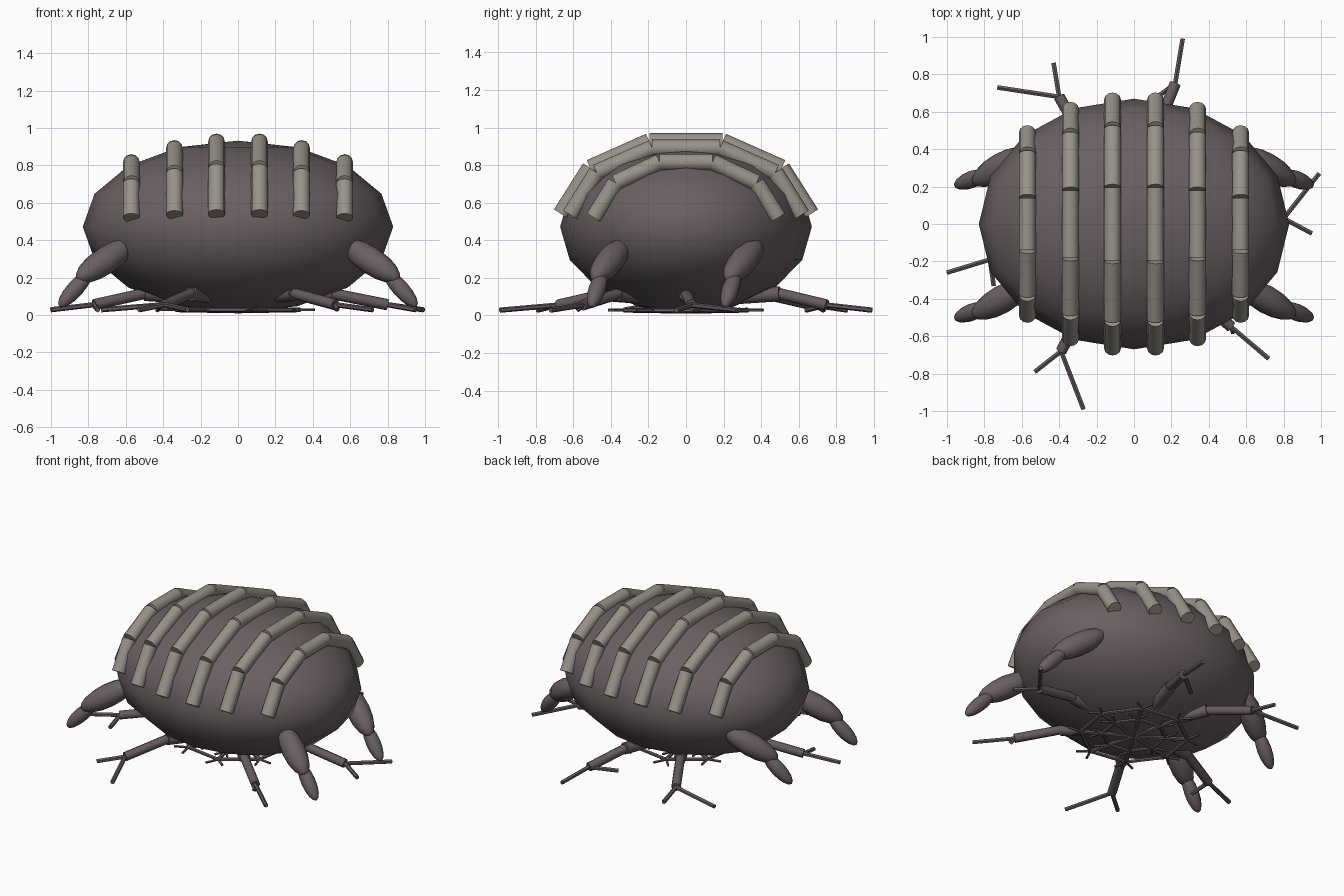
import bpy, math, random
from mathutils import Vector

if "Cube" in bpy.data.objects:
    bpy.data.objects.remove(bpy.data.objects["Cube"])

random.seed(4)


def material(name, rgb):
    m = bpy.data.materials.new(name)
    m.diffuse_color = (*rgb, 1)
    m.use_nodes = True
    m.node_tree.nodes["Principled BSDF"].inputs["Base Color"].default_value = m.diffuse_color
    return m


SHELL = material("dark_shell", (0.14, 0.115, 0.12))
BONE = material("pale_ridge", (0.31, 0.29, 0.255))
ROOT = material("dark_root", (0.13, 0.105, 0.11))


def finish(name, mat, angle=40):
    o = bpy.context.object
    o.name = name
    o.data.materials.append(mat)
    bpy.ops.object.shade_smooth_by_angle(angle=math.radians(angle))
    return o


def rod(name, a, b, r, mat, sides=8, r2=None):
    a, b = Vector(a), Vector(b)
    d = b - a
    bpy.ops.mesh.primitive_cone_add(vertices=sides, radius1=r, radius2=r if r2 is None else r2,
                                    depth=d.length, location=(a + b) / 2,
                                    rotation=d.to_track_quat('Z', 'Y').to_euler())
    return finish(name, mat, 50)


def pod(name, a, b, r, mat):
    a, b = Vector(a), Vector(b)
    d = b - a
    bpy.ops.mesh.primitive_uv_sphere_add(segments=12, ring_count=8, location=(a + b) / 2,
                                         rotation=d.to_track_quat('Z', 'Y').to_euler())
    bpy.context.object.scale = (r, r, d.length / 2)
    return finish(name, mat, 60)


# Egg-shaped body
bpy.ops.mesh.primitive_uv_sphere_add(segments=16, ring_count=8, location=(0, 0, 0.472))
bpy.context.object.scale = (0.83, 0.67, 0.46)
finish("body", SHELL, 60)

# Six arched ridges, each five straight tubes
arches = {
    0.115: [(0.665, 0.54), (0.51, 0.785), (0.195, 0.925)],
    0.34: [(0.615, 0.535), (0.475, 0.76), (0.18, 0.89)],
    0.57: [(0.49, 0.52), (0.375, 0.705), (0.14, 0.815)],
}
for x, half in arches.items():
    path = [(-y, z) for y, z in half] + [(y, z) for y, z in reversed(half)]
    for s in (-1, 1):
        for (y0, z0), (y1, z1) in zip(path, path[1:]):
            rod("back_ridge", (s * x, y0, z0), (s * x, y1, z1), 0.045, BONE, 12)

# Four two-part side legs, all swept towards the front
for s in (-1, 1):
    for y in (-0.32, 0.39):
        pod("upper_leg", (s * 0.56, y, 0.39), (s * 0.86, y - 0.17, 0.19), 0.075, SHELL)
        pod("lower_leg", (s * 0.785, y - 0.12, 0.235), (s * 0.955, y - 0.185, 0.045), 0.046, SHELL)

# Six forked roots: knee, fork point, then tips
roots = [
    ((-0.25, 0.42), (-0.40, 0.68), [(-0.73, 0.73), (-0.43, 0.86)]),
    ((0.12, 0.50), (0.22, 0.75), [(0.26, 0.99), (0.07, 0.64)]),
    ((0.50, 0.0), (0.80, 0.03), [(0.99, 0.27), (0.95, -0.05)]),
    ((0.30, -0.36), (0.52, -0.55), [(0.72, -0.72), (0.53, -0.58)]),
    ((-0.25, -0.42), (-0.39, -0.68), [(-0.53, -0.79), (-0.27, -0.99)]),
    ((-0.50, -0.08), (-0.77, -0.19), [(-1.0, -0.26), (-0.75, -0.33)]),
]
for knee, fork, tips in roots:
    k, f = Vector((*knee, 0.115)), Vector((*fork, 0.055))
    start = Vector((knee[0] * 0.55, knee[1] * 0.55, 0.10))
    rod("root_base", start, k, 0.04, ROOT, 8)
    rod("root_branch", k, f, 0.03, ROOT, 8)
    for t in tips:
        rod("root_tip", f, (*t, 0.028), 0.014, ROOT, 6)

# Flat web of thin rods beneath the body
N = 8
def node(i, r):
    a = math.tau * (i + 0.3) / N
    return Vector((r * math.cos(a), r * math.sin(a), 0.028))

for i in range(N):
    rod("web_ring", node(i, 0.34), node(i + 1, 0.34), 0.012, ROOT, 6)
    rod("web_inner_ring", node(i, 0.2), node(i + 1, 0.2), 0.01, ROOT, 6)
    rod("web_spoke", (0, 0, 0.022), node(i, 0.34), 0.013, ROOT, 6)
    for r in (0.2, 0.34):
        p = node(i, r)
        for turn in (-0.7, 0.6):
            a = math.atan2(p.y, p.x) + turn + random.uniform(-0.2, 0.2)
            q = p + Vector((math.cos(a), math.sin(a), 0)) * 0.09
            rod("web_twig", p, q, 0.008, ROOT, 5)
